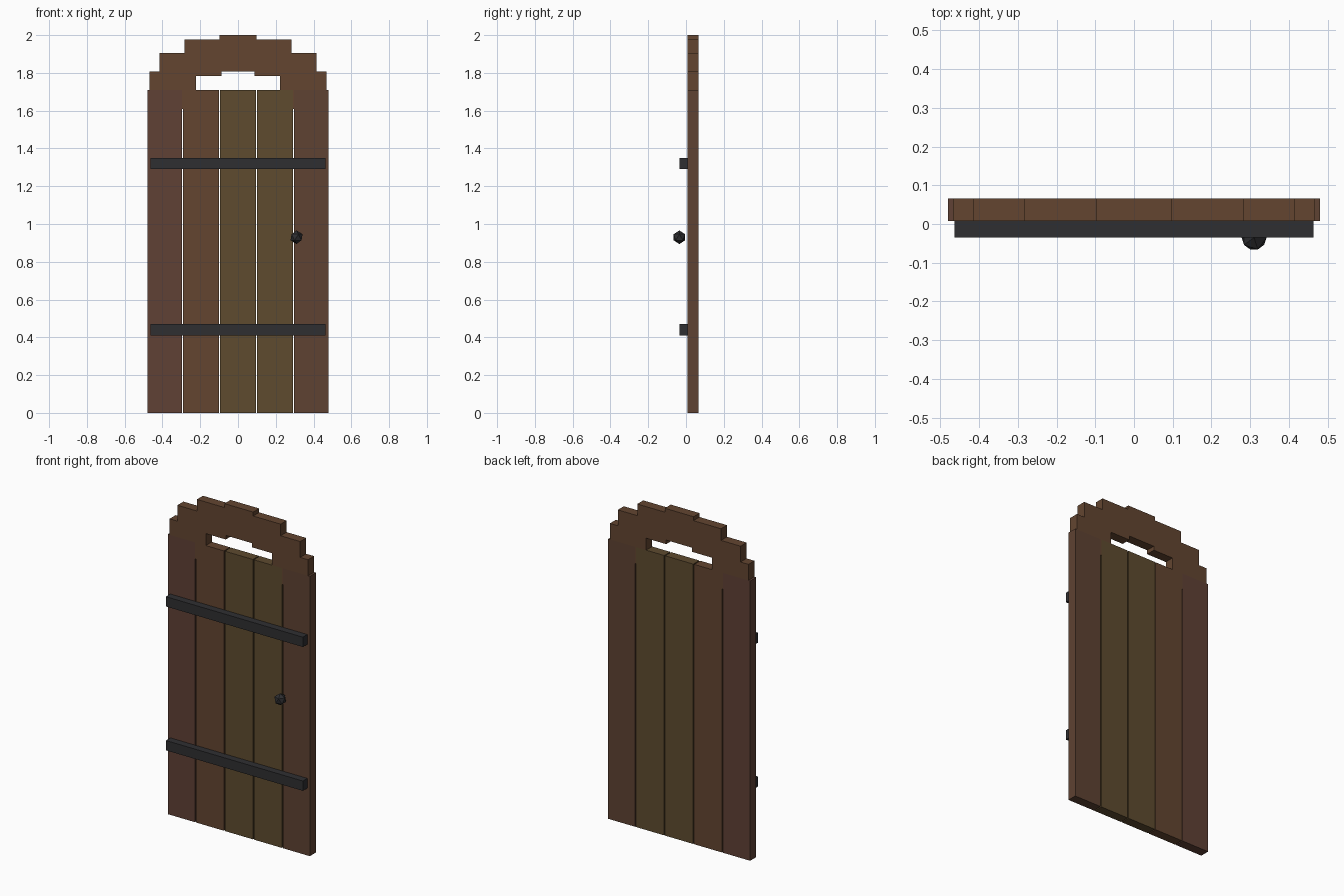
import bpy, bmesh
from mathutils import Vector

if "Cube" in bpy.data.objects:
    bpy.data.objects.remove(bpy.data.objects["Cube"])

Y0, Y1 = 0.008, 0.066        # front and back of the wood


def material(name, rgb):
    m = bpy.data.materials.new(name)
    m.diffuse_color = (*rgb, 1)
    m.use_nodes = True
    m.node_tree.nodes["Principled BSDF"].inputs["Base Color"].default_value = m.diffuse_color
    return m


def finish(name, bm, mat):
    bmesh.ops.recalc_face_normals(bm, faces=bm.faces)
    me = bpy.data.meshes.new(name)
    bm.to_mesh(me)
    bm.free()
    me.materials.append(mat)
    ob = bpy.data.objects.new(name, me)
    bpy.context.collection.objects.link(ob)
    return ob


def box(name, lo, hi, mat):
    lo, hi = Vector(lo), Vector(hi)
    bm = bmesh.new()
    bmesh.ops.create_cube(bm, size=1)
    bmesh.ops.scale(bm, vec=hi - lo, verts=bm.verts)
    bmesh.ops.translate(bm, vec=(lo + hi) / 2, verts=bm.verts)
    return finish(name, bm, mat)


red = material("red_wood", (0.115, 0.052, 0.036))
brown = material("brown_wood", (0.125, 0.060, 0.030))
olive = material("olive_wood", (0.112, 0.070, 0.028))
russet = material("russet_wood", (0.112, 0.054, 0.032))
iron = material("dark_iron", (0.028, 0.028, 0.031))

# Five vertical planks with narrow gaps
edges = [(-0.48, -0.297), (-0.291, -0.101), (-0.095, 0.095),
         (0.101, 0.291), (0.297, 0.48)]
for i, ((a, b), m) in enumerate(zip(edges, (red, brown, olive, olive, russet))):
    box(f"plank_{i + 1}", (a, Y0, 0), (b, Y1, 1.71), m)

# Stepped arch: half profile mirrored; small tabs close the outer gaps
half = [(0.097, 2.0), (0.097, 1.976), (0.283, 1.976), (0.283, 1.905),
        (0.415, 1.905), (0.415, 1.808), (0.468, 1.808), (0.468, 1.71),
        (0.297, 1.71), (0.297, 1.61), (0.291, 1.61), (0.291, 1.71),
        (0.223, 1.71), (0.223, 1.783), (0.088, 1.783), (0.088, 1.808)]
outline = half + [(-x, z) for x, z in reversed(half)]
bm = bmesh.new()
face = bm.faces.new([bm.verts.new((x, Y0, z)) for x, z in outline])
ext = bmesh.ops.extrude_face_region(bm, geom=[face], use_keep_orig=True)
bmesh.ops.translate(bm, vec=(0, Y1 - Y0, 0),
                    verts=[g for g in ext["geom"] if isinstance(g, bmesh.types.BMVert)])
finish("stepped_arch", bm, brown)

# Iron straps across the front
for name, z in (("lower_strap", 0.441), ("upper_strap", 1.32)):
    box(name, (-0.463, -0.035, z - 0.03), (0.463, Y0, z + 0.03), iron)

# Low-poly door knob
bm = bmesh.new()
bmesh.ops.create_icosphere(bm, subdivisions=1, radius=0.036)
bmesh.ops.translate(bm, vec=(0.31, -0.035, 0.93), verts=bm.verts)
finish("door_knob", bm, iron)
